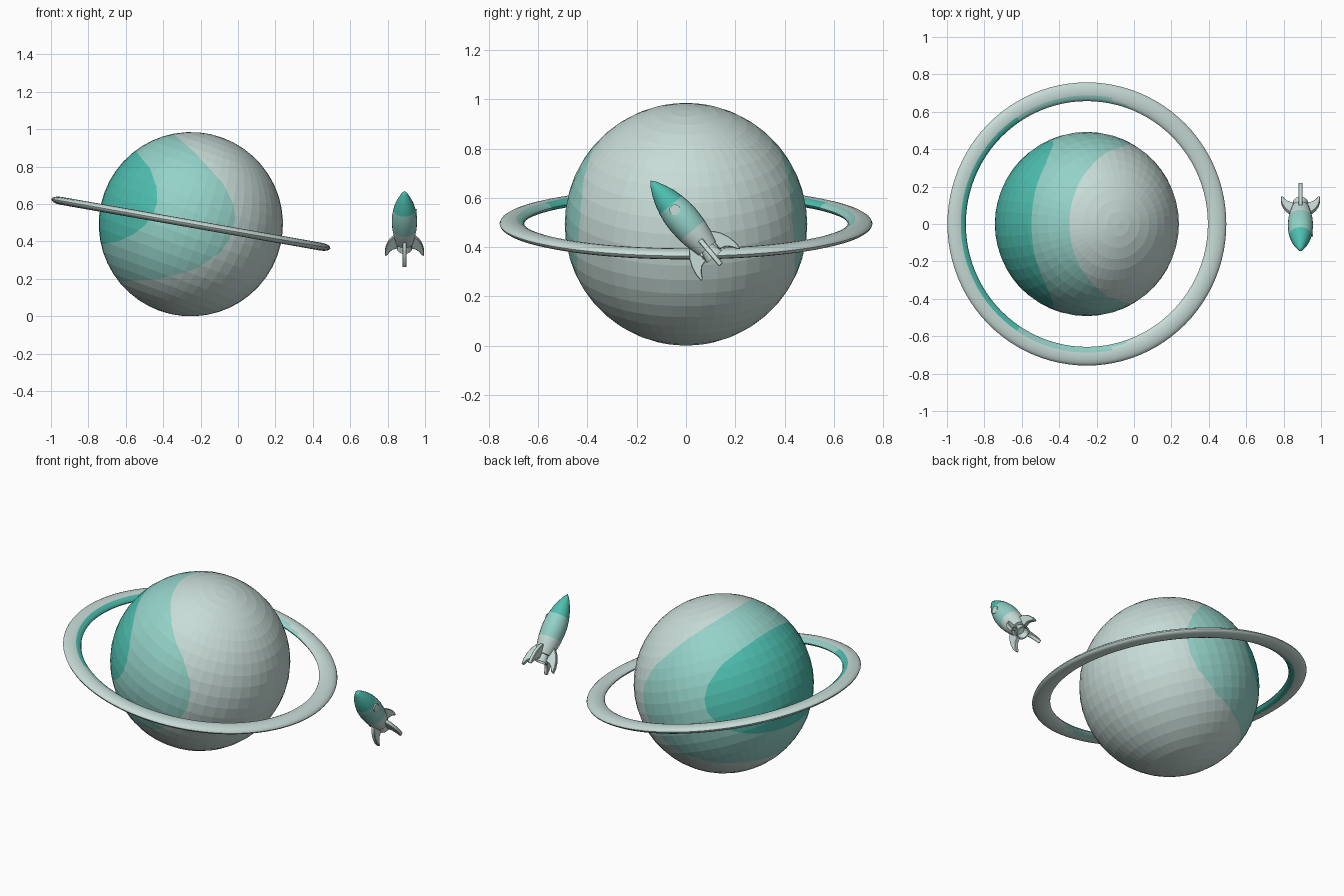
import bpy, bmesh, math
from mathutils import Matrix, Vector

if "Cube" in bpy.data.objects:
    bpy.data.objects.remove(bpy.data.objects["Cube"])


def material(name, rgb):
    m = bpy.data.materials.new(name)
    m.diffuse_color = (*rgb, 1)
    m.use_nodes = True
    m.node_tree.nodes["Principled BSDF"].inputs["Base Color"].default_value = m.diffuse_color
    return m


MATS = [material("pale grey green", (0.578, 0.716, 0.68)),
        material("soft teal", (0.296, 0.644, 0.578)),
        material("strong teal", (0.075, 0.515, 0.428))]
PALE, SOFT, STRONG = 0, 1, 2


def finish(bm, name, matrix=None, smooth=False):
    bmesh.ops.recalc_face_normals(bm, faces=bm.faces)
    if matrix:
        bm.transform(matrix)
    me = bpy.data.meshes.new(name)
    bm.to_mesh(me)
    bm.free()
    for m in MATS:
        me.materials.append(m)
    ob = bpy.data.objects.new(name, me)
    bpy.context.collection.objects.link(ob)
    if smooth:
        bpy.ops.object.select_all(action='DESELECT')
        ob.select_set(True)
        bpy.context.view_layer.objects.active = ob
        bpy.ops.object.shade_smooth_by_angle(angle=math.radians(35))
    return ob


def lathe(profile, segments):
    """Revolve (radius, z, material of the band below) rows around z."""
    bm = bmesh.new()
    rows = []
    for r, z, _ in profile:
        if r == 0:
            rows.append([bm.verts.new((0, 0, z))] * segments)
        else:
            rows.append([bm.verts.new((r * math.cos(math.tau * i / segments),
                                       r * math.sin(math.tau * i / segments), z))
                         for i in range(segments)])
    for k in range(len(rows) - 1):
        for i in range(segments):
            j = (i + 1) % segments
            quad = [rows[k][i], rows[k][j], rows[k + 1][j], rows[k + 1][i]]
            f = bm.faces.new(list(dict.fromkeys(quad)))
            f.material_index = profile[k][2]
    return bm


# Planet: faceted sphere with two nested colour patches cut into its left side
CENTRE = Vector((-0.252, 0, 0.4925))
bm = bmesh.new()
bmesh.ops.create_uvsphere(bm, u_segments=48, v_segments=24, radius=0.4925)
bm.transform(Matrix.Translation(CENTRE) @ Matrix.Rotation(math.radians(20), 4, 'Y'))


def paint_patch(outline, index):
    """Clip the surface by each side of a convex x-z outline, then colour what is left."""
    inside = list(bm.faces)
    for (x0, z0), (x1, z1) in zip(outline, outline[1:]):
        p = Vector((x0, 0, z0))
        n = Vector((z0 - z1, 0, x1 - x0)).normalized()
        geom = set(inside)
        for f in inside:
            geom.update(f.edges)
            geom.update(f.verts)
        res = bmesh.ops.bisect_plane(bm, geom=list(geom), plane_co=p, plane_no=n, dist=1e-5)
        faces = {g for g in res['geom'] if isinstance(g, bmesh.types.BMFace)}
        faces.update(f for f in inside if f.is_valid)
        inside = [f for f in faces if (f.calc_center_median() - p).dot(n) < 0]
    for f in inside:
        f.material_index = index


paint_patch([(-0.35, 0.98), (-0.23, 0.875), (-0.08, 0.71), (-0.025, 0.6), (-0.015, 0.52),
             (-0.035, 0.43), (-0.09, 0.345), (-0.23, 0.25), (-0.42, 0.20), (-0.64, 0.185)], SOFT)
paint_patch([(-0.54, 0.875), (-0.47, 0.79), (-0.435, 0.69), (-0.432, 0.61), (-0.455, 0.54),
             (-0.5, 0.485), (-0.565, 0.435), (-0.645, 0.40), (-0.73, 0.385)], STRONG)
finish(bm, "planet")

# Ring: flattened torus, tinted along the inner edge on the left
SECTION = 16
section = [(0.707 + 0.05 * math.cos(math.tau * i / SECTION),
            0.021 * math.sin(math.tau * i / SECTION), PALE) for i in range(SECTION + 1)]
bm = lathe(section, 96)
bmesh.ops.remove_doubles(bm, verts=bm.verts, dist=1e-5)
for f in bm.faces:
    c = f.calc_center_median()
    r = math.hypot(c.x, c.y)
    limit = min(0.692, 0.657 + 0.1 * (0.40 - c.x / r))
    if r < limit:
        f.material_index = STRONG if c.x < -0.38 else SOFT
finish(bm, "planet_ring",
       Matrix.Translation((-0.252, 0, 0.495)) @ Matrix.Rotation(math.radians(10), 4, 'Y'),
       smooth=True)

# Rocket: local z runs from the tail up to the nose tip at the origin
ROCKET = Matrix.Translation((0.89, -0.145, 0.67)) @ Matrix.Rotation(math.radians(40), 4, 'X')
body = [(0, 0, STRONG), (0.016, -0.02, STRONG), (0.034, -0.055, STRONG),
        (0.048, -0.09, STRONG), (0.059, -0.13, SOFT), (0.066, -0.17, SOFT),
        (0.068, -0.21, SOFT), (0.065, -0.265, PALE), (0.058, -0.31, PALE),
        (0.046, -0.36, PALE), (0, -0.36, PALE)]
finish(lathe(body, 24), "rocket_body", ROCKET, smooth=True)

# Nozzle: flared cup below the body
nozzle = [(0.028, -0.355, PALE), (0.034, -0.38, PALE), (0.04, -0.405, PALE),
          (0.033, -0.405, PALE), (0.024, -0.37, PALE), (0, -0.37, PALE)]
finish(lathe(nozzle, 24), "rocket_nozzle", ROCKET, smooth=True)

# Fins: four swept plates around the tail
fin = [(0.04, -0.305), (0.062, -0.318), (0.083, -0.345), (0.098, -0.38), (0.105, -0.415),
       (0.104, -0.447), (0.094, -0.444), (0.08, -0.42), (0.062, -0.402), (0.036, -0.395)]
for k in range(4):
    bm = bmesh.new()
    face = bm.faces.new([bm.verts.new((x, -0.011, z)) for x, z in fin])
    out = bmesh.ops.extrude_face_region(bm, geom=[face])
    bmesh.ops.translate(bm, vec=(0, 0.022, 0),
                        verts=[g for g in out['geom'] if isinstance(g, bmesh.types.BMVert)])
    bmesh.ops.recalc_face_normals(bm, faces=bm.faces)
    bmesh.ops.bevel(bm, geom=list(bm.edges), offset=0.003, segments=1, affect='EDGES')
    finish(bm, f"rocket_fin_{k + 1}", ROCKET @ Matrix.Rotation(k * math.pi / 2, 4, 'Z'),
           smooth=True)

# Porthole: thin disc on the outer side of the rocket
bm = bmesh.new()
bmesh.ops.create_cone(bm, cap_ends=True, segments=20, radius1=0.022, radius2=0.022, depth=0.009)
finish(bm, "rocket_porthole", ROCKET @ Matrix.Translation((0.0615, 0, -0.155))
       @ Matrix.Rotation(math.pi / 2, 4, 'Y'))
